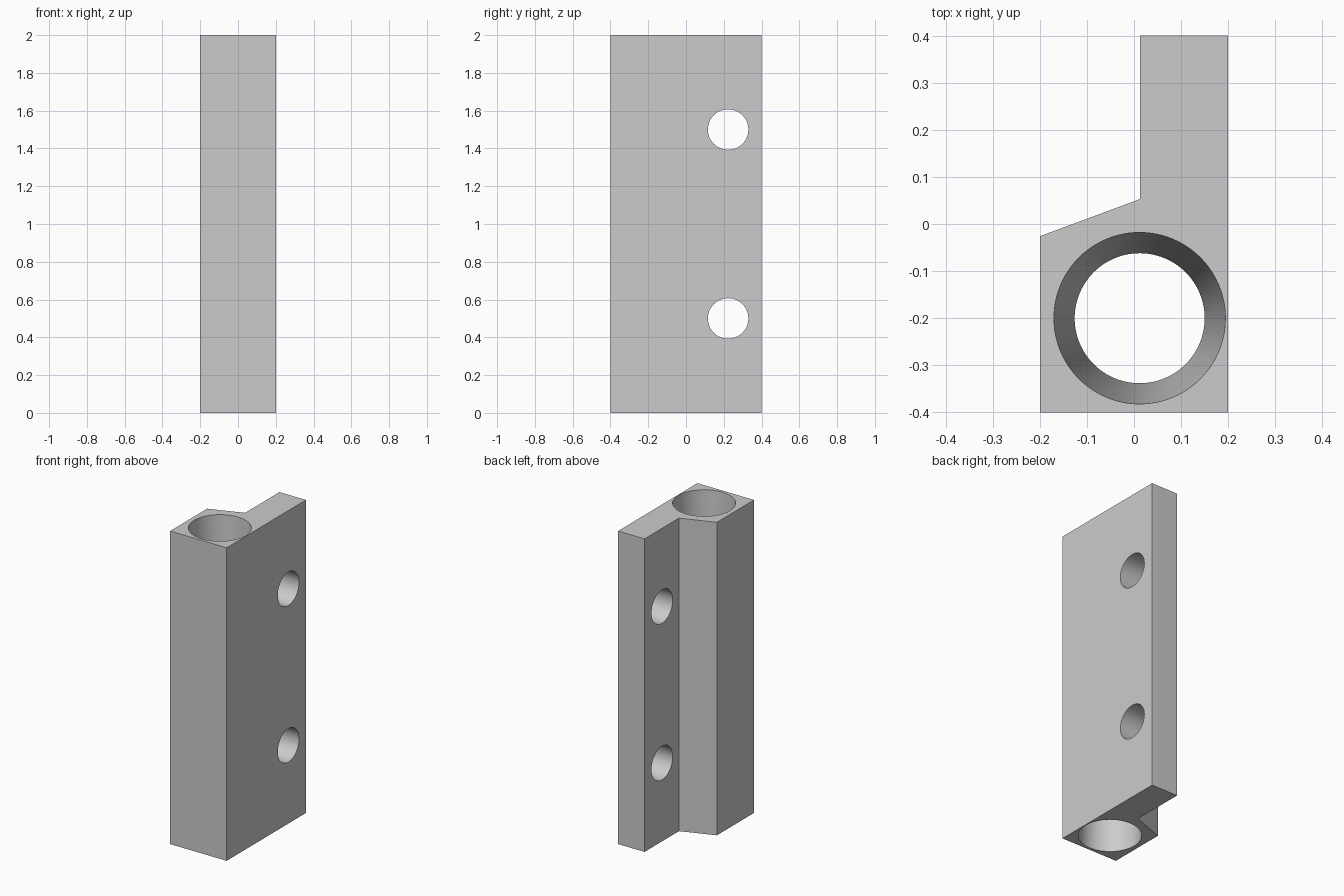
import bpy
import bmesh
import math
from mathutils import Matrix

cube = bpy.data.objects.get("Cube")
if cube:
    bpy.data.objects.remove(cube, do_unlink=True)

HEIGHT = 2.0

# Plain grey for the whole part
grey = bpy.data.materials.new("plain grey")
grey.use_nodes = True
colour = (0.6, 0.6, 0.6, 1)
grey.diffuse_color = colour
grey.node_tree.nodes["Principled BSDF"].inputs["Base Color"].default_value = colour


def make_object(name, bm):
    bmesh.ops.recalc_face_normals(bm, faces=bm.faces)
    mesh = bpy.data.meshes.new(name)
    bm.to_mesh(mesh)
    bm.free()
    mesh.materials.append(grey)
    obj = bpy.data.objects.new(name, mesh)
    bpy.context.collection.objects.link(obj)
    return obj


def lathe_cutter(name, profile, matrix, sides=96):
    """Closed solid from (radius, height) rings, placed by a matrix."""
    bm = bmesh.new()
    rings = []
    for r, h in profile:
        angles = [2 * math.pi * i / sides for i in range(sides)]
        rings.append([bm.verts.new((r * math.cos(a), r * math.sin(a), h)) for a in angles])
    for low, high in zip(rings, rings[1:]):
        for i in range(sides):
            j = (i + 1) % sides
            bm.faces.new((low[i], low[j], high[j], high[i]))
    bm.faces.new(rings[0][::-1])
    bm.faces.new(rings[-1])
    bm.transform(matrix)
    obj = make_object(name, bm)
    obj.hide_render = True
    obj.hide_viewport = True
    return obj


# Bracket body: square barrel block with a flat mounting flange behind
outline = [(-0.2, -0.4), (0.2, -0.4), (0.2, 0.4), (0.013, 0.4), (0.013, 0.053), (-0.2, -0.026)]
bm = bmesh.new()
base = bm.faces.new([bm.verts.new((x, y, 0)) for x, y in outline])
extruded = bmesh.ops.extrude_face_region(bm, geom=[base])
top = [v for v in extruded["geom"] if isinstance(v, bmesh.types.BMVert)]
bmesh.ops.translate(bm, verts=top, vec=(0, 0, HEIGHT))
body = make_object("bracket_body", bm)

# Long bore, tapering from both ends to a neck at mid height
mouth, neck, over = 0.182, 0.138, 0.05
extra = mouth + (mouth - neck) * over / (HEIGHT / 2)
cutters = [lathe_cutter(
    "bore_cutter",
    [(extra, -over), (neck, HEIGHT / 2), (extra, HEIGHT + over)],
    Matrix.Translation((0.012, -0.2, 0)))]

# Two screw holes across the flange
for label, z in (("lower", 0.5), ("upper", 1.5)):
    place = Matrix.Translation((0, 0.223, z)) @ Matrix.Rotation(math.pi / 2, 4, "Y")
    cutters.append(lathe_cutter(label + "_hole_cutter", [(0.107, -0.1), (0.107, 0.3)], place))

bpy.context.view_layer.objects.active = body
body.select_set(True)
for cutter in cutters:
    mod = body.modifiers.new(cutter.name, "BOOLEAN")
    mod.object = cutter
    mod.operation = "DIFFERENCE"
    mod.solver = "EXACT"
    bpy.ops.object.modifier_apply(modifier=mod.name)
for cutter in cutters:
    bpy.data.objects.remove(cutter, do_unlink=True)

bpy.ops.object.shade_smooth_by_angle(angle=math.radians(30))
